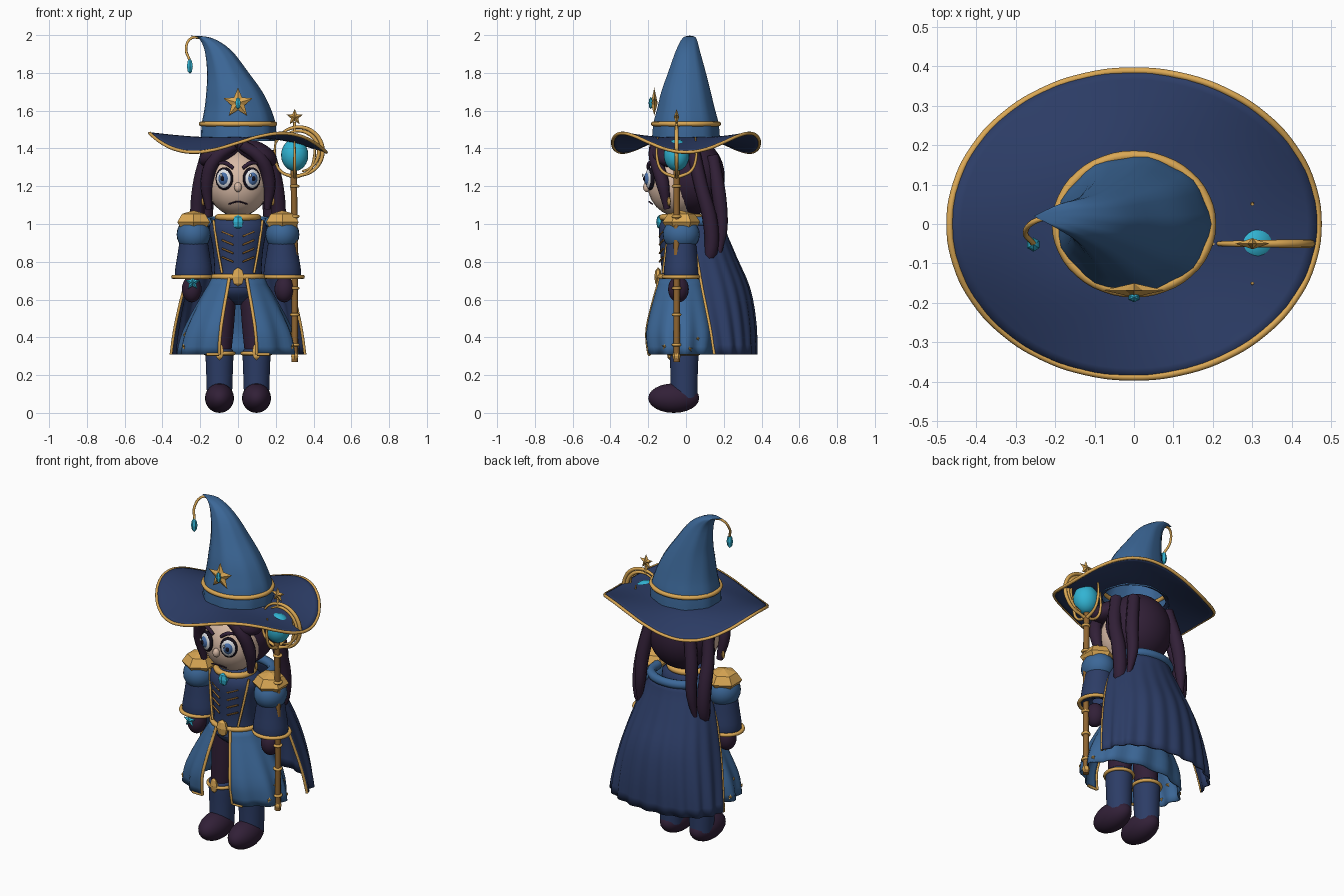
import bpy, bmesh
from math import sin, cos, pi, sqrt, radians
from mathutils import Vector, Matrix

if "Cube" in bpy.data.objects:
    bpy.data.objects.remove(bpy.data.objects["Cube"])


def material(name, hexcol):
    lin = [(int(hexcol[i:i + 2], 16) / 255) ** 2.2 for i in (0, 2, 4)] + [1]
    m = bpy.data.materials.new(name)
    m.use_nodes = True
    m.diffuse_color = lin
    m.node_tree.nodes["Principled BSDF"].inputs["Base Color"].default_value = lin
    return m


BLUE = material("coat blue", "3E6796")
NAVY = material("navy cloth", "303F66")
PURPLE = material("dark plum", "35253A")
GOLD = material("gold", "D9A655")
CYAN = material("cyan crystal", "35B2D2")
SKIN = material("skin", "D6B8A4")
WHITE = material("eye white", "E4E6EA")
IRIS = material("iris blue", "4A6FA8")
BLACK = material("near black", "1A1620")
WOOD = material("staff wood", "8E6534")


def finish(name, bm, mat, smooth=True):
    bmesh.ops.recalc_face_normals(bm, faces=bm.faces)
    me = bpy.data.meshes.new(name)
    bm.to_mesh(me)
    bm.free()
    ob = bpy.data.objects.new(name, me)
    bpy.context.collection.objects.link(ob)
    me.materials.append(mat)
    if smooth:
        shade(ob)
    return ob


def shade(ob):
    bpy.ops.object.select_all(action='DESELECT')
    ob.select_set(True)
    bpy.context.view_layer.objects.active = ob
    bpy.ops.object.shade_smooth_by_angle(angle=radians(50))


def ellipsoid(name, loc, scale, mat, rot=(0, 0, 0), seg=24):
    bm = bmesh.new()
    bmesh.ops.create_uvsphere(bm, u_segments=seg, v_segments=seg // 2, radius=1)
    ob = finish(name, bm, mat)
    ob.location, ob.scale, ob.rotation_euler = loc, scale, rot
    return ob


def gem(name, loc, scale, mat, seg=6, rings=4):
    # faceted crystal or plate
    bm = bmesh.new()
    bmesh.ops.create_uvsphere(bm, u_segments=seg, v_segments=rings, radius=1)
    ob = finish(name, bm, mat, False)
    ob.location, ob.scale = loc, scale
    return ob


def tube(name, pts, r, mat, radii=None, cyclic=False, res=5):
    cu = bpy.data.curves.new(name, 'CURVE')
    cu.dimensions, cu.bevel_depth, cu.bevel_resolution = '3D', r, 2
    cu.use_fill_caps, cu.resolution_u = True, res
    sp = cu.splines.new('BEZIER')
    sp.bezier_points.add(len(pts) - 1)
    sp.use_cyclic_u = cyclic
    for i, (bp, p) in enumerate(zip(sp.bezier_points, pts)):
        bp.co = p
        bp.handle_left_type = bp.handle_right_type = 'AUTO'
        bp.radius = radii[i] if radii else 1
    ob = bpy.data.objects.new(name, cu)
    bpy.context.collection.objects.link(ob)
    cu.materials.append(mat)
    shade_target = ob
    bpy.ops.object.select_all(action='DESELECT')
    ob.select_set(True)
    bpy.context.view_layer.objects.active = ob
    bpy.ops.object.convert(target='MESH')
    shade(bpy.context.view_layer.objects.active)


def hoop(name, c, rx, ry, r, mat):
    pts = [(c[0] + rx * cos(a * pi / 8), c[1] + ry * sin(a * pi / 8), c[2]) for a in range(16)]
    tube(name, pts, r, mat, cyclic=True, res=3)


def sheet(name, f, nu, nv, mat, closed=False, thick=0.0):
    # grid surface from f(u, v) with u and v in 0..1
    bm = bmesh.new()
    cols = nu if closed else nu + 1
    g = [[bm.verts.new(f(i / nu, j / nv)) for i in range(cols)] for j in range(nv + 1)]
    for j in range(nv):
        for i in range(nu):
            k = (i + 1) % cols
            bm.faces.new((g[j][i], g[j][k], g[j + 1][k], g[j + 1][i]))
    ob = finish(name, bm, mat)
    if thick:
        so = ob.modifiers.new("thickness", 'SOLIDIFY')
        so.thickness, so.offset = thick, 0
    return ob


def keyed(keys, t):
    # smooth interpolation through evenly spaced key tuples
    x = t * (len(keys) - 1)
    i = min(int(x), len(keys) - 2)
    w = x - i
    k = [keys[max(0, min(len(keys) - 1, i + d))] for d in (-1, 0, 1, 2)]
    return [b + .5 * w * (c - a + w * (2 * a - 5 * b + 4 * c - d + w * (3 * (b - c) + d - a)))
            for a, b, c, d in zip(*k)]


def lathe(name, keys, mat, nv=12, flute=0.0, n=9, seg=36):
    # keys: z, centre x, centre y, radius x, radius y
    def f(u, v):
        z, cx, cy, rx, ry = keyed(keys, v)
        k = 1 + flute * cos(n * 2 * pi * u)
        return (cx + rx * k * cos(2 * pi * u), cy + ry * k * sin(2 * pi * u), z)
    return sheet(name, f, seg, nv, mat, True)


def star(name, loc, r, depth, mat, yaw=0):
    bm = bmesh.new()
    ring = []
    for i in range(10):
        q = r if i % 2 == 0 else r * .45
        ring.append(bm.verts.new((q * sin(i * pi / 5), 0, q * cos(i * pi / 5))))
    for d in (-depth, depth):
        c = bm.verts.new((0, d, 0))
        for i in range(10):
            bm.faces.new((ring[i], ring[(i + 1) % 10], c))
    ob = finish(name, bm, mat, False)
    ob.location, ob.rotation_euler = loc, (0, 0, yaw)


# Hat: wavy brim, bent crown, band, star and dangling crystal
def brim(u, v):
    a = 2 * pi * u
    w = v ** 1.4
    return (cos(a) * (.18 + .287 * v), sin(a) * (.16 + .228 * v),
            1.455 * (1 - w) + (1.43 - .05 * cos(3 * a)) * w)


sheet("hat_brim", brim, 64, 10, NAVY, True, .012)
tube("hat_brim_trim", [brim(i / 24, 1) for i in range(24)], .009, GOLD, cyclic=True)
lathe("hat_crown", [(1.44, 0, 0, .2, .18), (1.53, 0, 0, .195, .172), (1.61, -.005, 0, .175, .152),
                    (1.7, -.022, 0, .148, .13), (1.8, -.055, .005, .11, .1), (1.92, -.108, .01, .07, .062),
                    (1.985, -.175, .018, .035, .035), (1.997, -.25, .02, .002, .002)],
      BLUE, 28, .02)
hoop("hat_band", (0, 0, 1.53), .195, .173, .013, GOLD)
star("hat_star", (0, -.168, 1.64), .082, .018, GOLD)
gem("hat_star_crystal", (0, -.186, 1.64), (.016, .012, .032), CYAN)
tube("hat_tail", [(-.2, .018, 1.985), (-.245, .01, 1.985), (-.275, -.02, 1.93), (-.255, -.05, 1.865)], .007, GOLD)
gem("hat_tail_crystal", (-.255, -.052, 1.835), (.018, .018, .04), CYAN)

# Head, face and hair
ellipsoid("head", (0, -.045, 1.215), (.165, .16, .175), SKIN)
ellipsoid("nose", (0, -.207, 1.195), (.02, .02, .026), SKIN)
ellipsoid("hair_back", (0, .04, 1.25), (.192, .165, .2), PURPLE, seg=32)
tube("mouth", [(-.05, -.178, 1.105), (0, -.195, 1.118), (.05, -.178, 1.105)], .004, PURPLE)
for s in (-1, 1):
    for part, m, k, dy in (("rim", BLACK, 1.1, .02), ("white", WHITE, 1, .025), ("iris", IRIS, .74, .034),
                           ("pupil", BLACK, .4, .04)):
        ellipsoid("eye_" + part, (s * .072, -.19, 1.24), (.045 * k, dy, .055 * k), m, (0, 0, s * .35))
    ellipsoid("eye_glint", (s * .078 - .012, -.229, 1.258), (.007, .005, .009), WHITE, seg=12)
    tube("eyebrow", [(s * .025, -.2, 1.295), (s * .065, -.193, 1.322), (s * .12, -.163, 1.318)], .009, PURPLE,
         (1, 1.3, .5))
    ellipsoid("hair_fringe", (s * .1, -.085, 1.375), (.115, .1, .06), PURPLE, (0, s * .45, 0))
    tube("hair_side_lock", [(s * .02, -.165, 1.42), (s * .12, -.16, 1.345), (s * .165, -.125, 1.22),
                            (s * .155, -.1, 1.08)], .036, PURPLE, (.8, 1, 1, .5))
    tube("hair_long_strand", [(s * .16, .04, 1.38), (s * .205, .08, 1.2), (s * .215, .13, 1.0),
                              (s * .21, .13, .85), (s * .19, .085, .72)], .036, PURPLE, (1, 1, 1.1, 1, .2))
    tube("hair_inner_strand", [(s * .12, .14, 1.36), (s * .16, .175, 1.15), (s * .17, .19, .98),
                               (s * .19, .17, .8)], .034, PURPLE, (1, 1.1, .9, .2))
    gem("earring", (s * .185, -.09, 1.12), (.01, .01, .025), GOLD)

# Torso with lapels and lacing
lathe("torso", [(.66, 0, -.02, .135, .115), (.76, 0, -.02, .125, .11), (.88, 0, -.02, .135, .118),
                (1.0, 0, -.02, .15, .12), (1.06, 0, -.02, .06, .06)], NAVY)


def chest(x, z):
    return (x, -.024 - .118 * sqrt(1 - (x / .15) ** 2), z)


for s in (-1, 1):
    tube("lapel_trim", [chest(s * .13, 1.02), chest(s * .11, .88), chest(s * .085, .74)], .007, GOLD)
    for i in range(4):
        z = .82 + i * .045
        tube("lacing", [chest(s * .025, z - .02), chest(s * .085, z + .005)], .005, WOOD)
hoop("collar", (0, -.025, 1.035), .105, .1, .018, GOLD)
gem("collar_crystal", (0, -.14, 1.01), (.032, .018, .038), CYAN)
hoop("belt", (0, -.02, .72), .135, .122, .014, GOLD)
gem("belt_buckle", (0, -.148, .72), (.038, .02, .05), GOLD)


# Open-fronted coat skirt
def skirt(u, v):
    rx, ry = keyed([(.135, .12), (.19, .15), (.245, .18), (.29, .2), (.31, .188)], v)
    a = .34 + u * (2 * pi - .68)
    k = 1 + .045 * v * cos(11 * a)
    return (rx * k * sin(a), -.025 - ry * k * cos(a), .72 - .41 * v)


sheet("coat_skirt", skirt, 72, 10, BLUE, thick=.008)
for u in (0, 1):
    tube("skirt_edge_trim", [skirt(u, i / 6) for i in range(7)], .009, GOLD)
    tube("skirt_corner_trim", [skirt(abs(u - i * .012), 1) for i in range(4)], .008, GOLD)
for u, v in ((.14, .9), (.2, .75), (.26, .93), (.3, .8)):
    for w in (u, 1 - u):
        p = Vector(skirt(w, v))
        star("skirt_stud", p, .017, .012, GOLD, pi / 2)


# Long cape
def cape(u, v):
    rx, y, back = keyed([(.165, .03, .19), (.23, .055, .255), (.28, .085, .33), (.32, .12, .362), (.345, .15, .368)], v)
    a = (u - .5) * pi
    k = 1 + .028 * v * cos(20 * a)
    return (rx * k * sin(a), y + (back - y) * k * cos(a) ** .8 if abs(a) < 1.57 else y, 1.02 - .71 * v)


sheet("cape", cape, 80, 14, NAVY, thick=.01)
for u in (0, 1):
    tube("cape_edge_trim", [cape(u, i / 6) for i in range(7)], .008, GOLD)
tube("cape_collar", [cape(i / 8, .01) for i in range(9)], .026, BLUE)

# Arms and legs
for s in (-1, 1):
    x = s * .235
    ellipsoid("puff_sleeve", (x, -.025, .945), (.09, .098, .09), BLUE)
    lathe("lower_sleeve", [(.93, x, -.025, .07, .075), (.84, x, -.025, .085, .083), (.72, x, -.025, .097, .09),
                           (.74, x, -.025, .03, .03)], NAVY)
    hoop("sleeve_cuff", (s * .243, -.025, .72), .1, .093, .011, GOLD)
    ellipsoid("glove", (s * .245, -.04, .655), (.052, .055, .07), PURPLE)
    gem("shoulder_pad", (s * .235, -.025, 1.01), (.1, .1, .062), GOLD)
    lx = s * .098
    lathe("trouser_leg", [(.68, s * .075, -.01, .07, .075), (.45, lx * .9, -.01, .066, .07), (.3, lx, -.01, .06, .065)],
          PURPLE)
    lathe("boot_shaft", [(.34, lx, -.01, .06, .06), (.32, lx, -.01, .073, .075), (.2, lx, -.01, .07, .072),
                         (.08, lx, -.01, .066, .07)], NAVY)
    ellipsoid("boot_foot", (lx, -.065, .078), (.077, .135, .078), PURPLE)
    hoop("boot_cuff", (lx, -.01, .315), .076, .078, .01, GOLD)
    gem("boot_ornament", (lx, -.088, .325), (.026, .014, .045), GOLD)
lathe("hips", [(.74, 0, -.015, .12, .1), (.64, 0, -.015, .12, .1), (.57, 0, -.015, .02, .02)], NAVY)
star("wrist_star", (-.24, -.118, .69), .042, .014, CYAN)

# Staff with orb, prongs, crescent and star
SX, SY = .3, -.05
tube("staff_shaft", [(SX, SY, .27), (SX, SY, .8), (SX - .005, SY, 1.29)], .017, WOOD)
for z in (.36, .52, .66, 1.04, 1.2):
    hoop("staff_ring", (SX, SY, z), .018, .018, .008, GOLD)
gem("staff_foot", (SX, SY, .3), (.022, .022, .03), GOLD)
ellipsoid("staff_orb", (SX, SY, 1.365), (.072, .068, .085), CYAN)
for i in range(4):
    d = Vector((cos(i * pi / 2), sin(i * pi / 2), 0))
    base = Vector((SX, SY, 0))
    tube("orb_prong", [base + d * r + Vector((0, 0, z)) for r, z in
                       ((.012, 1.25), (.075, 1.28), (.102, 1.34), (.1, 1.46))], .008, GOLD, (1.2, 1, 1, .5))
for name, r, a0, a1 in (("crescent", .128, 160, -110), ("crescent_inner", .108, 125, -80)):
    arc = [radians(a0 + (a1 - a0) * i / 10) for i in range(11)]
    tube(name, [(.32 + r * cos(a), SY, 1.385 + r * sin(a)) for a in arc], .01, GOLD,
         [.5 + .6 * sin(pi * i / 10) for i in range(11)])
tube("staff_star_stem", [(SX, SY, 1.49), (SX, SY, 1.54)], .008, GOLD)
star("staff_star", (SX, SY, 1.565), .045, .014, GOLD)
